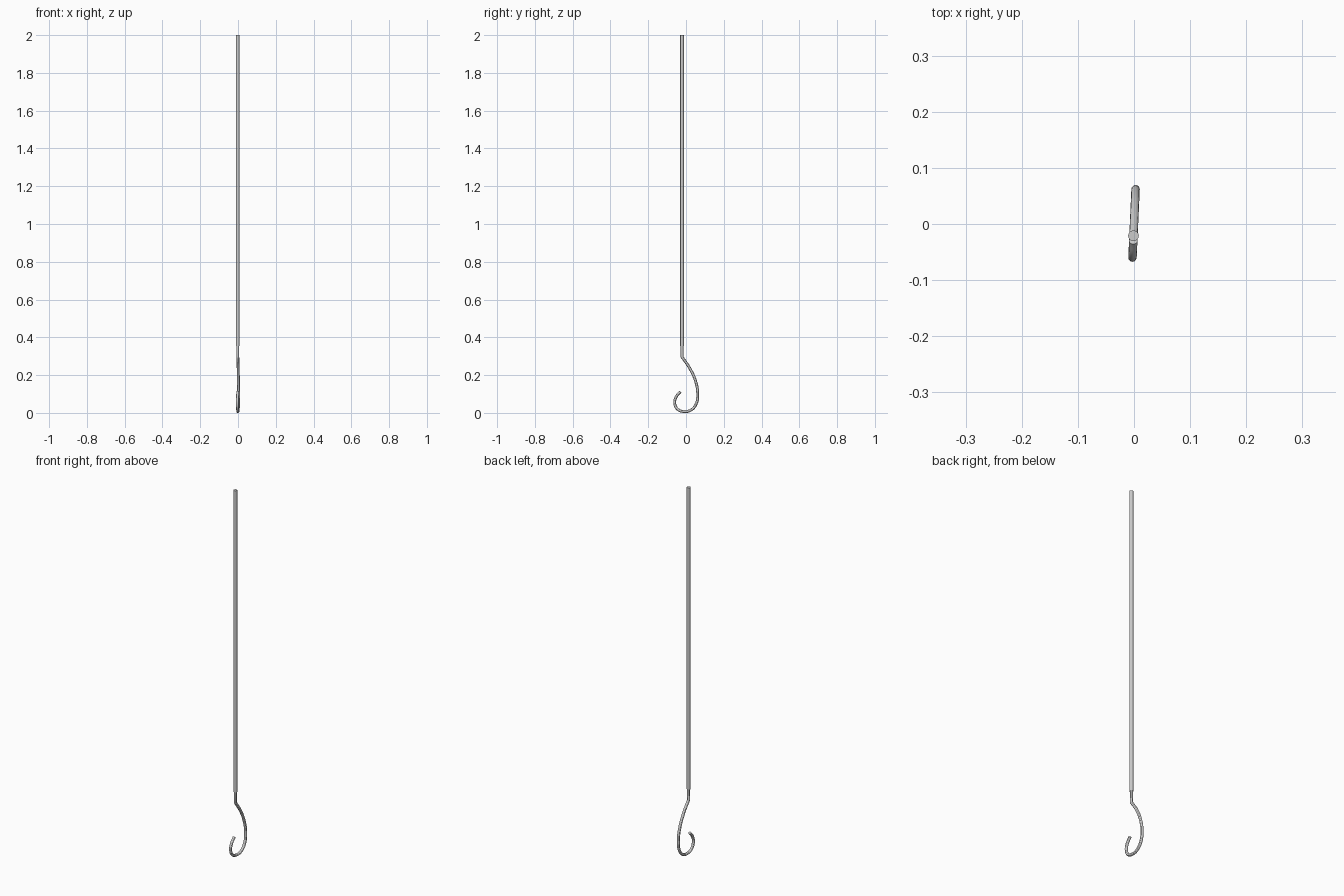
import bpy

if "Cube" in bpy.data.objects:
    bpy.data.objects.remove(bpy.data.objects["Cube"])

ROD_Y, TILT = -0.021, 0.045

# Straight shaft
z0, z1 = 0.355, 2.0
bpy.ops.mesh.primitive_cylinder_add(vertices=16, radius=0.0095, depth=z1 - z0,
                                    location=(-0.001, ROD_Y, (z0 + z1) / 2))
shaft = bpy.context.object
shaft.name = "shaft"
bpy.ops.object.shade_smooth_by_angle()

# Bent wire hook: (y, z) centre line, slightly twisted about the vertical
path = [(ROD_Y, 0.37), (ROD_Y, 0.296), (0.020, 0.236), (0.050, 0.170),
        (0.062, 0.100), (0.053, 0.046), (0.026, 0.015), (-0.012, 0.0075),
        (-0.045, 0.020), (-0.0595, 0.050), (-0.053, 0.083), (-0.030, 0.112)]
curve = bpy.data.curves.new("hook", 'CURVE')
curve.dimensions = '3D'
curve.bevel_depth = 0.0075
curve.bevel_resolution = 4
curve.use_fill_caps = True
curve.resolution_u = 6
spline = curve.splines.new('BEZIER')
spline.bezier_points.add(len(path) - 1)
for i, (p, (y, z)) in enumerate(zip(spline.bezier_points, path)):
    p.co = (TILT * y, y, z)
    kind = 'VECTOR' if i < 2 else 'AUTO'
    p.handle_left_type = p.handle_right_type = kind
hook = bpy.data.objects.new("hook", curve)
bpy.context.collection.objects.link(hook)
bpy.ops.object.select_all(action='DESELECT')
hook.select_set(True)
bpy.context.view_layer.objects.active = hook
bpy.ops.object.convert(target='MESH')
bpy.ops.object.shade_smooth_by_angle()
